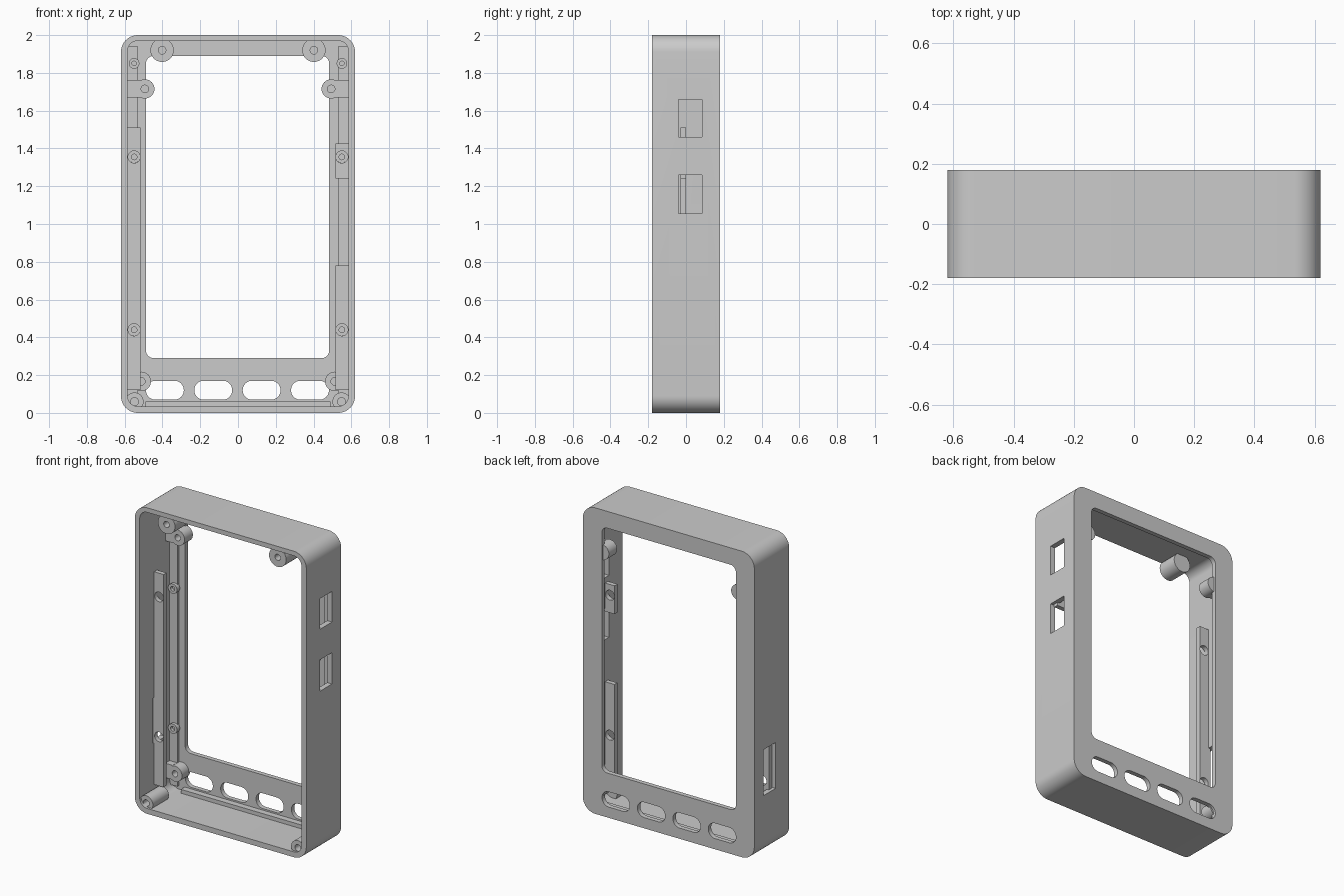
import bpy, bmesh, math

if "Cube" in bpy.data.objects:
    bpy.data.objects.remove(bpy.data.objects["Cube"])


def finish(name, bm):
    bmesh.ops.recalc_face_normals(bm, faces=bm.faces)
    me = bpy.data.meshes.new(name)
    bm.to_mesh(me)
    bm.free()
    ob = bpy.data.objects.new(name, me)
    bpy.context.collection.objects.link(ob)
    return ob


def loft(name, rings):
    """Join equal-length rings of points into a closed, capped solid."""
    bm = bmesh.new()
    vs = [[bm.verts.new(p) for p in ring] for ring in rings]
    n = len(vs[0])
    for a, b in zip(vs, vs[1:]):
        for i in range(n):
            j = (i + 1) % n
            bm.faces.new((a[i], a[j], b[j], b[i]))
    bm.faces.new(vs[0])
    bm.faces.new(vs[-1])
    return finish(name, bm)


def prism(name, x0, x1, z0, z1, y0, y1, r=0.0, seg=10):
    """Rectangle in the xz plane with rounded corners, extruded along y."""
    pts = []
    corners = [(x1 - r, z1 - r), (x0 + r, z1 - r), (x0 + r, z0 + r), (x1 - r, z0 + r)]
    for k, (cx, cz) in enumerate(corners):
        for i in range(seg + 1 if r else 1):
            a = math.pi / 2 * (k + i / seg)
            pts.append((cx + r * math.cos(a), cz + r * math.sin(a)))
    return loft(name, [[(x, y, z) for x, z in pts] for y in (y0, y1)])


def boss(name, x, z, r, hole, y0, y1, depth, seg=32):
    """Cylinder along y with a blind screw hole in its front end."""
    def ring(rad, y):
        return [(x + rad * math.cos(2 * math.pi * i / seg), y,
                 z + rad * math.sin(2 * math.pi * i / seg)) for i in range(seg)]
    return loft(name, [ring(r, y1), ring(r, y0), ring(hole, y0), ring(hole, y0 + depth)])


def cut(ob, cutter):
    cutter.hide_render = True
    m = ob.modifiers.new("cut", 'BOOLEAN')
    m.operation, m.solver, m.object = 'DIFFERENCE', 'EXACT', cutter
    bpy.context.view_layer.objects.active = ob
    bpy.ops.object.modifier_apply(modifier=m.name)
    bpy.data.objects.remove(cutter)


# Main shell: open front, thin walls, back bezel
shell = prism("case_shell", -0.62, 0.62, 0, 2, -0.18, 0.18, 0.09)
cut(shell, prism("cavity", -0.585, 0.585, 0.035, 1.97, -0.3, 0.15, 0.055))
cut(shell, prism("screen_window", -0.487, 0.483, 0.29, 1.89, 0.05, 0.3, 0.04))

# Row of rounded slots under the screen
for i in range(4):
    x = -0.387 + i * 0.256
    cut(shell, prism("slot", x - 0.1, x + 0.1, 0.07, 0.17, 0.05, 0.3, 0.049))

# Side ports: two on the right, one on the left
for side, z0, z1 in ((1, 1.46, 1.66), (1, 1.055, 1.26), (-1, 0.39, 0.69)):
    xa, xb = sorted((side * 0.55, side * 0.7))
    cut(shell, prism("port", xa, xb, z0, z1, -0.04, 0.085))

# Board rails on the side walls, with screw clearance holes
for name, side, z0, z1, hole_zs in (("left_rail", -1, 0.12, 1.51, (0.44, 1.355)),
                                    ("right_lower_rail", 1, 0.12, 0.78, (0.44,)),
                                    ("right_upper_rail", 1, 1.24, 1.425, (1.355,))):
    xa, xb = sorted((side * 0.517, side * 0.6))
    rail = prism(name, xa, xb, z0, z1, -0.03, 0.0)
    for z in hole_zs:
        cut(rail, prism("clearance", side * 0.55 - 0.032, side * 0.55 + 0.032,
                        z - 0.032, z + 0.032, -0.1, 0.1, 0.0319))

# Low ledges on the inside of the bezel
prism("bottom_ledge", -0.49, 0.49, 0.02, 0.06, 0.11, 0.165)

for side, label in ((-1, "left"), (1, "right")):
    def span(a, b):
        return sorted((side * a, side * b))
    prism(label + "_ledge", *span(0.53, 0.6), 0.06, 1.94, 0.13, 0.165)
    # Small screw rings standing on the ledge
    for z in (0.44, 1.355):
        boss(label + "_board_standoff", side * 0.55, z, 0.032, 0.015, 0.11, 0.14, 0.025)
    boss(label + "_top_standoff", side * 0.55, 1.85, 0.028, 0.012, 0.115, 0.14, 0.02)
    # Screen posts with webs back to the wall
    for z, x in ((1.715, 0.493), (0.167, 0.512)):
        boss(label + "_screen_post", side * x, z, 0.051, 0.02, 0.08, 0.165, 0.05)
        prism(label + "_post_web", *span(x + 0.02, 0.6), z - 0.046, z + 0.048, 0.085, 0.165)
    # Cover screw posts near the open front
    boss(label + "_top_cover_post", side * 0.402, 1.92, 0.062, 0.02, -0.165, -0.03, 0.09)
    boss(label + "_bottom_cover_post", side * 0.548, 0.06, 0.048, 0.021, -0.165, 0.0, 0.09)

# Smooth the rounded corners and cylinders, keeping edges sharp
bpy.ops.object.select_all(action='SELECT')
bpy.context.view_layer.objects.active = shell
bpy.ops.object.shade_smooth_by_angle(angle=math.radians(30))
